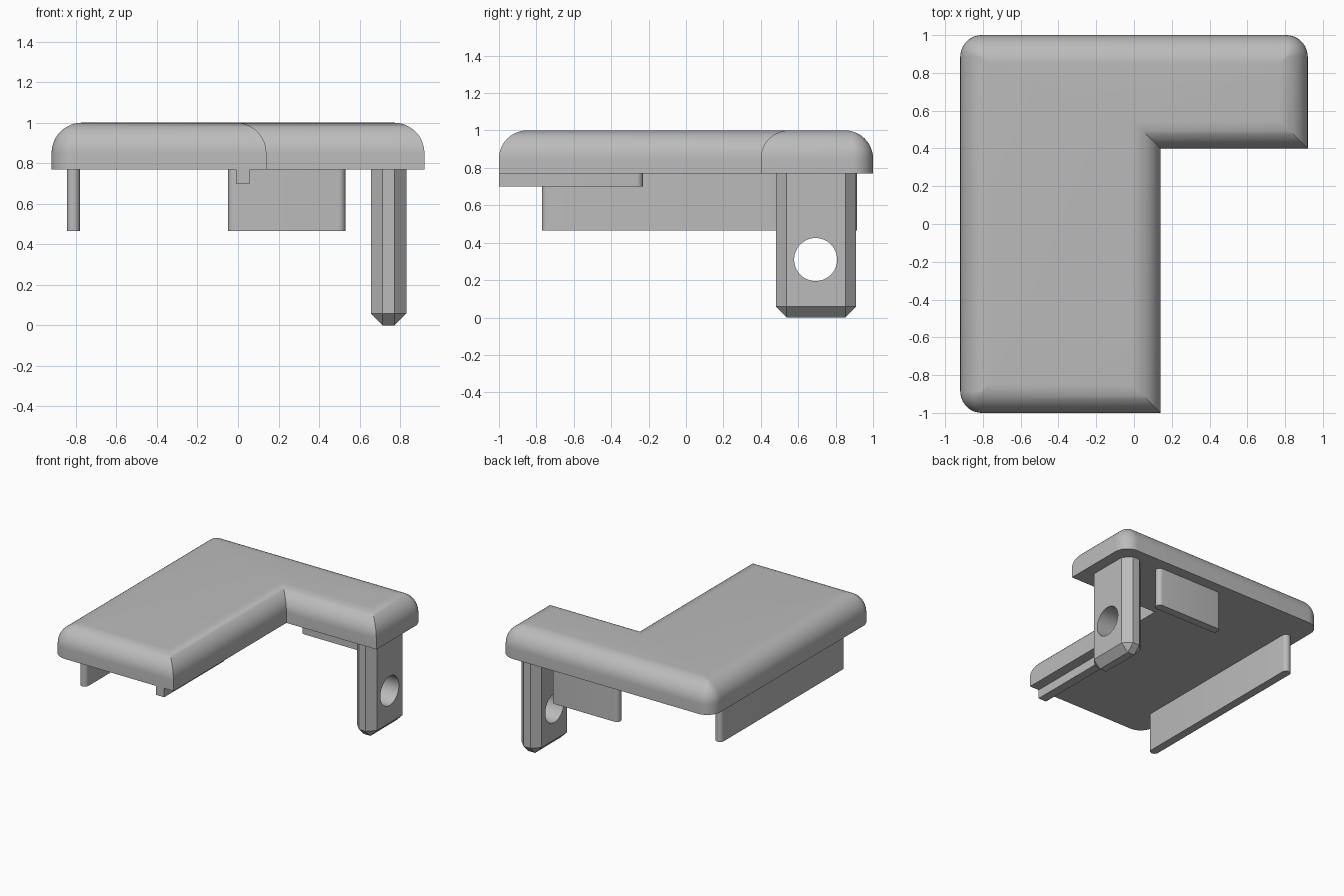
import bpy
import bmesh
from math import cos, sin, pi, radians
from mathutils import Matrix

if "Cube" in bpy.data.objects:
    bpy.data.objects.remove(bpy.data.objects["Cube"])

grey = bpy.data.materials.new("plain grey")
grey.use_nodes = True
grey.diffuse_color = (0.5, 0.5, 0.5, 1)
grey.node_tree.nodes["Principled BSDF"].inputs["Base Color"].default_value = (0.5, 0.5, 0.5, 1)


def finish(bm, name, smooth=True):
    bmesh.ops.recalc_face_normals(bm, faces=bm.faces)
    mesh = bpy.data.meshes.new(name)
    bm.to_mesh(mesh)
    bm.free()
    mesh.materials.append(grey)
    ob = bpy.data.objects.new(name, mesh)
    bpy.context.collection.objects.link(ob)
    bpy.ops.object.select_all(action="DESELECT")
    ob.select_set(True)
    bpy.context.view_layer.objects.active = ob
    if smooth:
        bpy.ops.object.shade_smooth_by_angle(angle=radians(30))
    return ob


def loft(rings, name):
    """Join stacked rings of points and cap both ends."""
    bm = bmesh.new()
    loops = [[bm.verts.new(p) for p in ring] for ring in rings]
    for a, b in zip(loops, loops[1:]):
        for i in range(len(a)):
            j = (i + 1) % len(a)
            bm.faces.new((a[i], a[j], b[j], b[i]))
    bm.faces.new(loops[0][::-1])
    bm.faces.new(loops[-1])
    return finish(bm, name)


# L-shaped cover: corner x, y, inward direction, start angle of the rounding (None = sharp)
CORNERS = [
    (-0.92, -1.0, 1, 1, pi),
    (0.14, -1.0, -1, 1, None),
    (0.14, 0.4, -1, 1, None),
    (0.92, 0.4, -1, 1, None),
    (0.92, 1.0, -1, -1, 0),
    (-0.92, 1.0, 1, -1, pi / 2),
]
CORNER_R, EDGE_R, STEPS = 0.115, 0.15, 12


def outline(inset, z):
    pts = []
    r = max(CORNER_R - inset, 0.001)
    for x, y, dx, dy, start in CORNERS:
        x, y = x + dx * inset, y + dy * inset
        if start is None:
            pts.append((x, y, z))
        else:
            for i in range(STEPS + 1):
                a = start + pi / 2 * i / STEPS
                pts.append((x + dx * r + r * cos(a), y + dy * r + r * sin(a), z))
    return pts


rings = [outline(0, 0.77)]
for i in range(STEPS + 1):
    a = pi / 2 * i / STEPS
    rings.append(outline(EDGE_R * (1 - cos(a)), 1 - EDGE_R + EDGE_R * sin(a)))
loft(rings, "cover")


# Upright tabs under the cover, with rounded ends
def tab(name, x0, x1, y0, y1, z0, round_start=True):
    along_y = (y1 - y0) > (x1 - x0)
    r = min(x1 - x0, y1 - y0) / 2
    length = max(x1 - x0, y1 - y0)
    arc = [pi / 2 * (2 * i / STEPS - 1) for i in range(STEPS + 1)]
    pts = [(length - r + r * cos(a), r + r * sin(a)) for a in arc]
    if round_start:
        pts += [(r - r * cos(a), r - r * sin(a)) for a in arc]
    else:
        pts += [(0, 2 * r), (0, 0)]
    if along_y:
        pts = [(v, u) for u, v in pts]
    loft([[(x0 + u, y0 + v, z) for u, v in pts] for z in (z0, 0.775)], name)


tab("right_tab", -0.845, -0.78, -0.77, 0.77, 0.465)
tab("back_tab", -0.05, 0.53, 0.85, 0.915, 0.465)
tab("front_rib", -0.01, 0.06, -1.0, -0.23, 0.70, round_start=False)

# Chamfered post with a cross hole
bm = bmesh.new()
bmesh.ops.create_cube(bm, size=1, matrix=Matrix.Translation((0.743, 0.695, 0.3875))
                      @ Matrix.Diagonal((0.175, 0.43, 0.775, 1)))
edges = [e for e in bm.edges if min(v.co.z for v in e.verts) < 0.1]
bmesh.ops.bevel(bm, geom=edges, offset=0.058, segments=1, affect="EDGES")
post = finish(bm, "post", smooth=False)

bm = bmesh.new()
bmesh.ops.create_cone(bm, cap_ends=True, segments=48, radius1=0.115, radius2=0.115, depth=1,
                      matrix=Matrix.Translation((0.743, 0.693, 0.31)) @ Matrix.Rotation(pi / 2, 4, "Y"))
cutter = finish(bm, "hole_cutter", smooth=False)
cutter.hide_render = True

bpy.context.view_layer.objects.active = post
cut = post.modifiers.new("hole", "BOOLEAN")
cut.operation = "DIFFERENCE"
cut.solver = "EXACT"
cut.object = cutter
bpy.ops.object.modifier_apply(modifier=cut.name)
bpy.data.objects.remove(cutter)
bpy.ops.object.select_all(action="DESELECT")
post.select_set(True)
bpy.ops.object.shade_smooth_by_angle(angle=radians(30))
